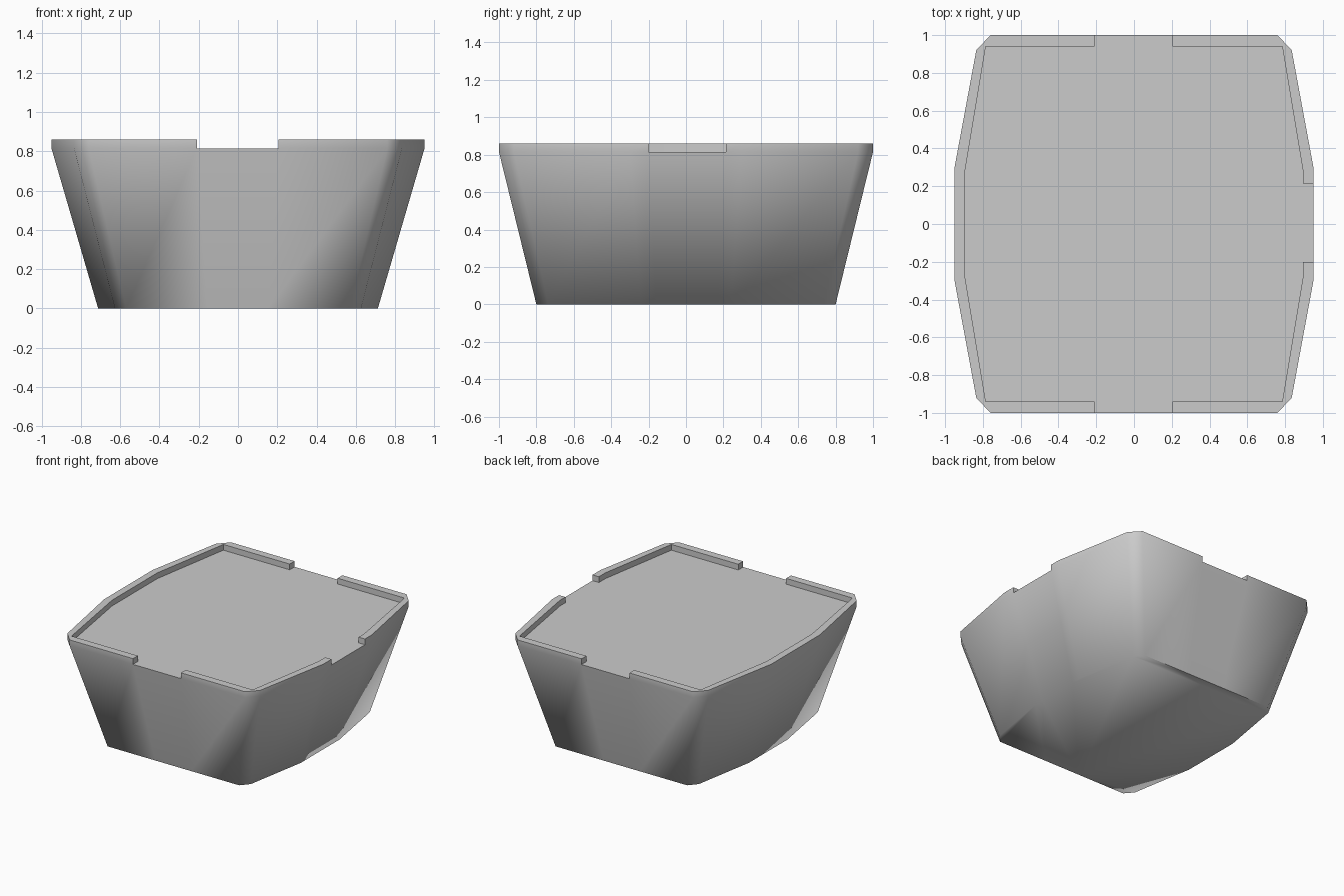
import bpy, bmesh

if "Cube" in bpy.data.objects:
    bpy.data.objects.remove(bpy.data.objects["Cube"])

FLOOR, RIM = 0.815, 0.86          # tray floor and rim heights
BOTTOM_SCALE = (0.75, 0.80)       # taper of the base outline

# Outline going counter-clockwise from the right side:
# outer x, y, inner x, y, and 1 where the rim is raised after this point
outline = [
    (0.95, -0.30, 0.895, -0.28, 1),
    (0.95, -0.20, 0.895, -0.20, 0),   # right notch
    (0.95, 0.215, 0.895, 0.215, 1),
    (0.95, 0.30, 0.895, 0.28, 1),
    (0.835, 0.92, 0.785, 0.94, 1),
    (0.76, 1.00, 0.785, 0.94, 1),
    (0.205, 1.00, 0.205, 0.94, 0),    # back notch
    (-0.21, 1.00, -0.21, 0.94, 1),
    (-0.76, 1.00, -0.785, 0.94, 1),
    (-0.835, 0.92, -0.785, 0.94, 1),
    (-0.95, 0.30, -0.895, 0.28, 1),
    (-0.95, -0.30, -0.895, -0.28, 1),
    (-0.835, -0.92, -0.785, -0.94, 1),
    (-0.76, -1.00, -0.785, -0.94, 1),
    (-0.21, -1.00, -0.21, -0.94, 0),  # front notch
    (0.205, -1.00, 0.205, -0.94, 1),
    (0.76, -1.00, 0.785, -0.94, 1),
    (0.835, -0.92, 0.785, -0.94, 1),
]

bm = bmesh.new()


def ring(col, z, sx=1.0, sy=1.0):
    return [bm.verts.new((p[col] * sx, p[col + 1] * sy, z)) for p in outline]


base = ring(0, 0, *BOTTOM_SCALE)
mid = ring(0, FLOOR)
top = ring(0, RIM)
inner_top = ring(2, RIM)
inner_floor = ring(2, FLOOR)

# Sloping walls, raised rim and notches
n = len(outline)
for i in range(n):
    j = (i + 1) % n

    def strip(a, b):
        bm.faces.new((a[i], a[j], b[j], b[i]))

    strip(base, mid)
    if outline[i][4]:
        strip(mid, top)
        strip(top, inner_top)
        strip(inner_top, inner_floor)
    else:
        strip(mid, inner_floor)
    if outline[i][4] != outline[i - 1][4]:      # rim ends at a notch
        bm.faces.new((mid[i], top[i], inner_top[i], inner_floor[i]))

# Tray floor and underside
bm.faces.new(inner_floor)
bm.faces.new(base[::-1])

bmesh.ops.remove_doubles(bm, verts=bm.verts[:], dist=0.001)
loose = [v for v in bm.verts if not v.link_faces]
bmesh.ops.delete(bm, geom=loose, context='VERTS')
bmesh.ops.recalc_face_normals(bm, faces=bm.faces[:])

mesh = bpy.data.meshes.new("tapered_tray")
bm.to_mesh(mesh)
bm.free()
tray = bpy.data.objects.new("tapered_tray", mesh)
bpy.context.collection.objects.link(tray)

# Smooth body, sharp rim edges
bpy.context.view_layer.objects.active = tray
tray.select_set(True)
bpy.ops.object.shade_smooth_by_angle(angle=1.309)
